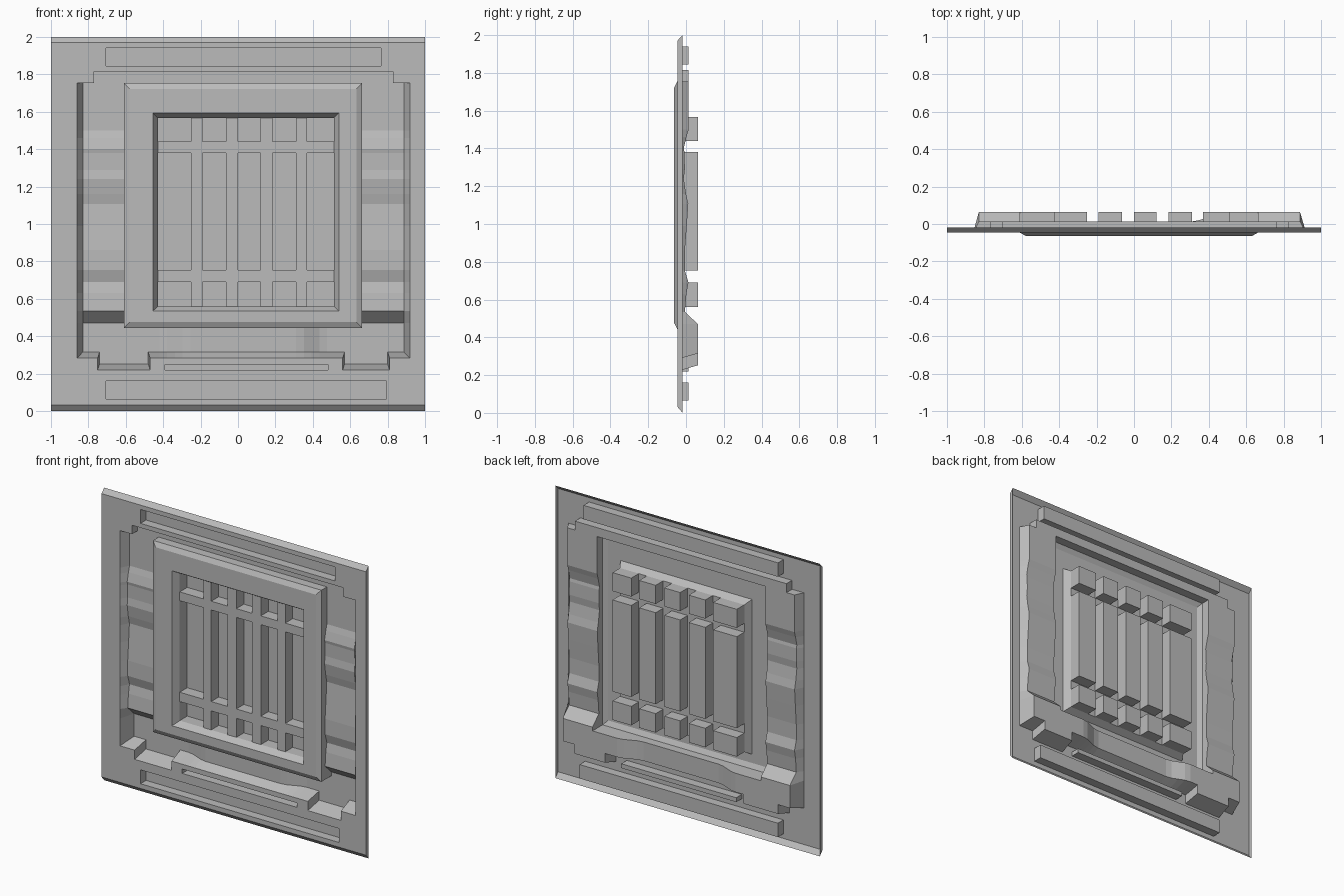
import bpy, bmesh, math

if "Cube" in bpy.data.objects:
    bpy.data.objects.remove(bpy.data.objects["Cube"])

grey = bpy.data.materials.new("panel_grey")
grey.use_nodes = True
grey.diffuse_color = (0.5, 0.5, 0.5, 1)
grey.node_tree.nodes["Principled BSDF"].inputs["Base Color"].default_value = (0.5, 0.5, 0.5, 1)

# Depth levels along y
FACE, RIM, EDGE, SHALLOW, DEEP = -0.046, -0.063, -0.018, 0.014, 0.063


def finish(name, bm):
    bmesh.ops.remove_doubles(bm, verts=bm.verts, dist=0.0001)
    bmesh.ops.dissolve_degenerate(bm, edges=bm.edges, dist=0.0001)
    mesh = bpy.data.meshes.new(name)
    bm.to_mesh(mesh)
    bm.free()
    mesh.materials.append(grey)
    obj = bpy.data.objects.new(name, mesh)
    bpy.context.collection.objects.link(obj)
    return obj


def quad(bm, *points):
    bm.faces.new([bm.verts.new(p) for p in points])


def bridge(bm, a, b, closed=True):
    """Quads between two matching rows; both run clockwise from the front."""
    for i in range(len(a) if closed else len(a) - 1):
        j = (i + 1) % len(a)
        quad(bm, a[i], b[i], b[j], a[j])


def rect(x0, x1, z0, z1):
    return [(x0, z1), (x1, z1), (x1, z0), (x0, z0)]


def at(points, y):
    return [(x, y, z) for x, z in points]


def cap(bm, points, y):
    bm.faces.new([bm.verts.new(p) for p in reversed(at(points, y))])


# Rippled side floor profile: (z, y) from top to bottom
ripple = [(1.754, SHALLOW), (1.5, SHALLOW), (1.46, 0.002), (1.4, -0.012), (1.38, -0.008),
          (1.29, -0.006), (1.24, -0.012), (1.16, 0), (1.107, 0.012), (0.99, 0.004),
          (0.86, -0.006), (0.754, -0.006), (0.69, 0.013), (0.63, 0.002),
          (0.535, -0.006), (0.47, DEEP)]
ripple_z = [z for z, y in ripple]
MID, RAMP_IN, RAMP_OUT = 0.028, 0.283, 0.448
ramp = [RAMP_IN + (RAMP_OUT - RAMP_IN) * i / 4 for i in range(5)]
ramp_x = [MID + r for r in reversed(ramp)] + [MID - r for r in ramp]


def depth(x, z):
    """Floor depth of the large recess."""
    if z <= 0.47:
        t = (abs(x - MID) - RAMP_IN) / (RAMP_OUT - RAMP_IN)
        t = min(max(t, 0), 1)
        return SHALLOW + (DEEP - SHALLOW) * (1 - math.cos(math.pi * t)) / 2
    for (za, ya), (zb, yb) in zip(ripple, ripple[1:]):
        if zb <= z <= za:
            return ya + (yb - ya) * (za - z) / (za - zb)
    return SHALLOW


def on_floor(points):
    return [(x, depth(x, z), z) for x, z in points]


# Recess outline at the face and at the floor, clockwise from top left
top = [(-0.86, 1.754), (-0.77, 1.754), (-0.77, 1.815), (0.83, 1.815), (0.83, 1.754)]
LOW, NOTCH, SLOPE = 0.283, 0.22, 0.032
outer = top + [(0.92, z) for z in ripple_z] + [
    (0.92, LOW), (0.81, LOW), (0.81, NOTCH), (0.56, NOTCH), (0.56, LOW)]
outer += [(x, LOW) for x in ramp_x] + [
    (-0.47, LOW), (-0.47, NOTCH), (-0.75, NOTCH), (-0.75, LOW), (-0.86, LOW)]
outer += [(-0.86, z) for z in reversed(ripple_z[1:])]
shift = {-0.86: -0.83, 0.92: 0.888, 0.81: 0.8, 0.56: 0.57, -0.47: -0.48, -0.75: -0.74}
inner = [(shift.get(x, x), z + SLOPE if z < 0.3 else z) for x, z in outer]

# Narrow pockets above and below the recess
pockets = {"top_pocket": rect(-0.705, 0.765, 1.845, 1.94),
           "bottom_pocket": rect(-0.705, 0.795, 0.065, 0.16),
           "slim_pocket": rect(-0.39, 0.48, 0.22, 0.25)}
for name, shape in pockets.items():
    bm = bmesh.new()
    bridge(bm, at(shape, FACE), at(shape, SHALLOW))
    cap(bm, shape, SHALLOW)
    finish(name, bm)

# Face plate with openings
bm = bmesh.new()
plate = rect(-1, 1, 0.033, 1.97)
for loop in [plate, outer] + list(pockets.values()):
    verts = [bm.verts.new(p) for p in at(loop, FACE)]
    for i, v in enumerate(verts):
        bm.edges.new((v, verts[i - 1]))
bmesh.ops.triangle_fill(bm, edges=bm.edges[:], use_beauty=True, normal=(0, -1, 0))
for f in bm.faces:
    f.normal_update()
    if f.normal.y > 0:
        f.normal_flip()
# Bevelled top and bottom rims and straight sides
bridge(bm, at(rect(-1, 1, 0, 2), EDGE), at(plate, FACE))
finish("face_plate", bm)

# Recess walls
bm = bmesh.new()
bridge(bm, at(outer, FACE), on_floor(inner))
finish("recess_walls", bm)

# Recess floors
for name, x0, x1 in (("right_ripple_floor", -0.83, -0.61), ("left_ripple_floor", 0.663, 0.888)):
    bm = bmesh.new()
    rows = ripple_z + [LOW + SLOPE]
    bridge(bm, on_floor([(x1, z) for z in rows]), on_floor([(x0, z) for z in rows]), False)
    finish(name, bm)
bm = bmesh.new()
cap(bm, rect(-0.77, 0.83, 1.754, 1.815), SHALLOW)
for x0, x1 in ((-0.74, -0.48), (0.57, 0.8)):
    cap(bm, rect(x0, x1, NOTCH + SLOPE, LOW + SLOPE), DEEP)
columns = [0.663] + ramp_x + [-0.61]
bridge(bm, on_floor([(x, LOW + SLOPE) for x in columns]),
       on_floor([(x, 0.444) for x in columns]), False)
finish("top_and_bottom_floor", bm)

# Raised frame: outer walls, chamfer, flat rim and sloped opening
bm = bmesh.new()
wall = [(0.663, z) for z in ripple_z] + [(x, 0.444) for x in columns]
wall += [(-0.61, z) for z in reversed(ripple_z)]
bridge(bm, on_floor(wall), at(wall, FACE))
steps = [(rect(-0.61, 0.663, 0.444, 1.754), FACE), (rect(-0.58, 0.633, 0.476, 1.722), RIM),
         (rect(-0.455, 0.54, 0.535, 1.594), RIM), (rect(-0.428, 0.512, 0.56, 1.567), EDGE)]
for (a, ya), (b, yb) in zip(steps, steps[1:]):
    bridge(bm, at(a, ya), at(b, yb))
finish("raised_frame", bm)

# Grille: every second cell is a deep pocket, the rest are bars
xs = [-0.428, -0.25, -0.19, -0.065, 0, 0.12, 0.185, 0.31, 0.37, 0.512]
zs = [0.56, 0.69, 0.754, 1.38, 1.44, 1.567]
bm = bmesh.new()
for i in range(len(xs) - 1):
    for j in range(len(zs) - 1):
        cell = rect(xs[i], xs[i + 1], zs[j], zs[j + 1])
        if i % 2 == 0 and j % 2 == 0:
            bridge(bm, at(cell, EDGE), at(cell, DEEP))
            cap(bm, cell, DEEP)
        else:
            cap(bm, cell, EDGE)
finish("grille", bm)
